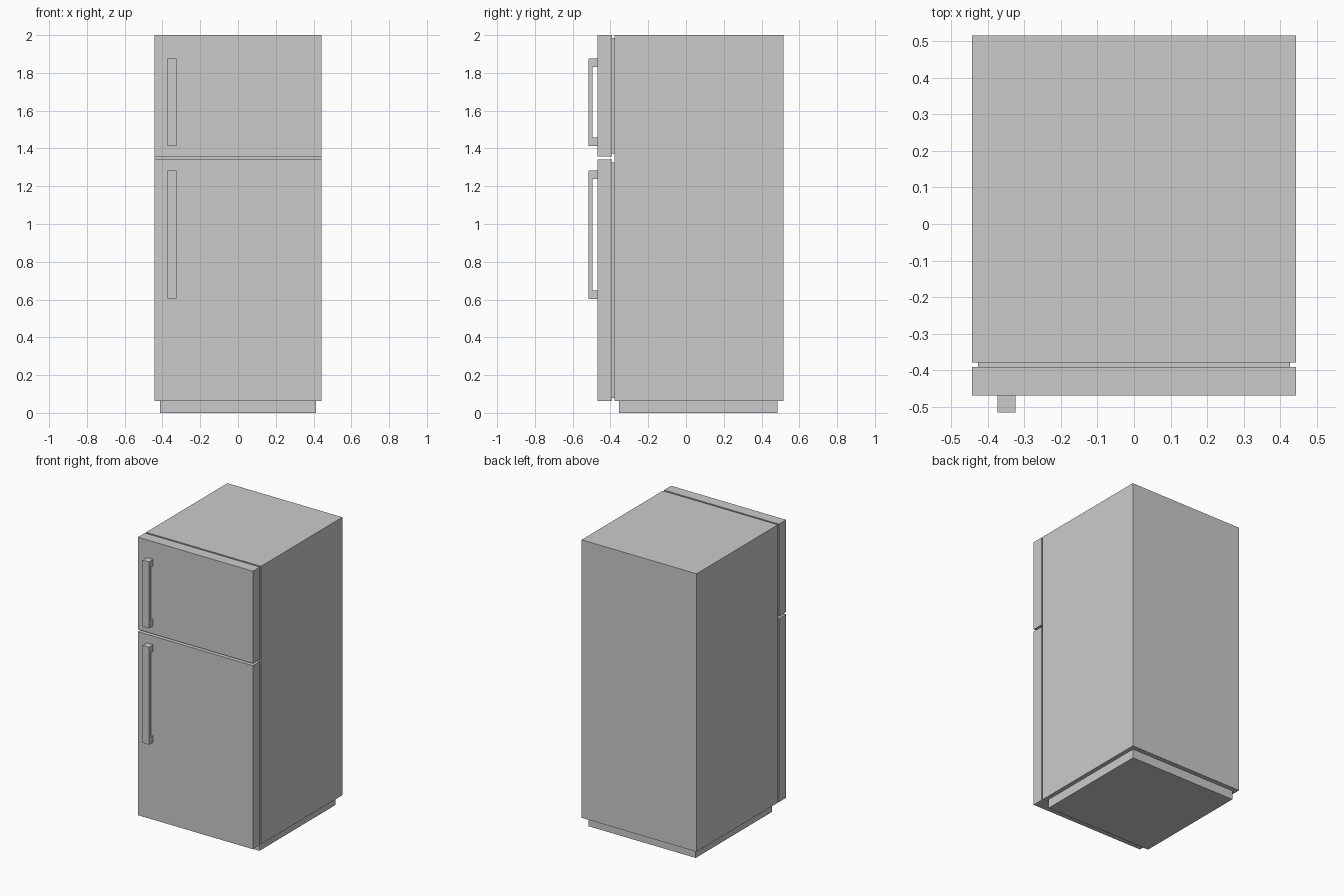
import bpy
import bmesh

if "Cube" in bpy.data.objects:
    bpy.data.objects.remove(bpy.data.objects["Cube"])


def prism(name, profile, x0, x1):
    """Extrude a (y, z) profile from x0 to x1."""
    bm = bmesh.new()
    face = bm.faces.new([bm.verts.new((x0, y, z)) for y, z in profile])
    ext = bmesh.ops.extrude_face_region(bm, geom=[face])
    verts = [g for g in ext["geom"] if isinstance(g, bmesh.types.BMVert)]
    bmesh.ops.translate(bm, verts=verts, vec=(x1 - x0, 0, 0))
    bmesh.ops.recalc_face_normals(bm, faces=bm.faces)
    mesh = bpy.data.meshes.new(name)
    bm.to_mesh(mesh)
    bm.free()
    obj = bpy.data.objects.new(name, mesh)
    bpy.context.collection.objects.link(obj)
    return obj


def box(name, half_width, y0, y1, z0, z1):
    return prism(name, [(y0, z0), (y1, z0), (y1, z1), (y0, z1)], -half_width, half_width)


BODY_FRONT, DOOR_BACK, DOOR_FRONT = -0.379, -0.391, -0.469
HANDLE_FRONT, BAR_BACK = -0.516, -0.496

# Plinth and cabinet
box("plinth", 0.414, -0.354, 0.484, 0, 0.063)
box("cabinet", 0.443, BODY_FRONT, 0.516, 0.063, 2.0)

# Doors with recessed seals and U-shaped handles
for name, z0, z1, h0, h1 in (("fridge", 0.063, 1.342, 0.603, 1.282),
                             ("freezer", 1.357, 2.0, 1.414, 1.877)):
    box(name + "_door", 0.443, DOOR_FRONT, DOOR_BACK, z0, z1)
    box(name + "_seal", 0.427, DOOR_BACK, BODY_FRONT, z0 + 0.016, z1 - 0.016)
    post = 0.045
    prism(name + "_handle", [
        (DOOR_FRONT, h0), (HANDLE_FRONT, h0), (HANDLE_FRONT, h1), (DOOR_FRONT, h1),
        (DOOR_FRONT, h1 - post), (BAR_BACK, h1 - post),
        (BAR_BACK, h0 + post), (DOOR_FRONT, h0 + post)], -0.373, -0.325)
